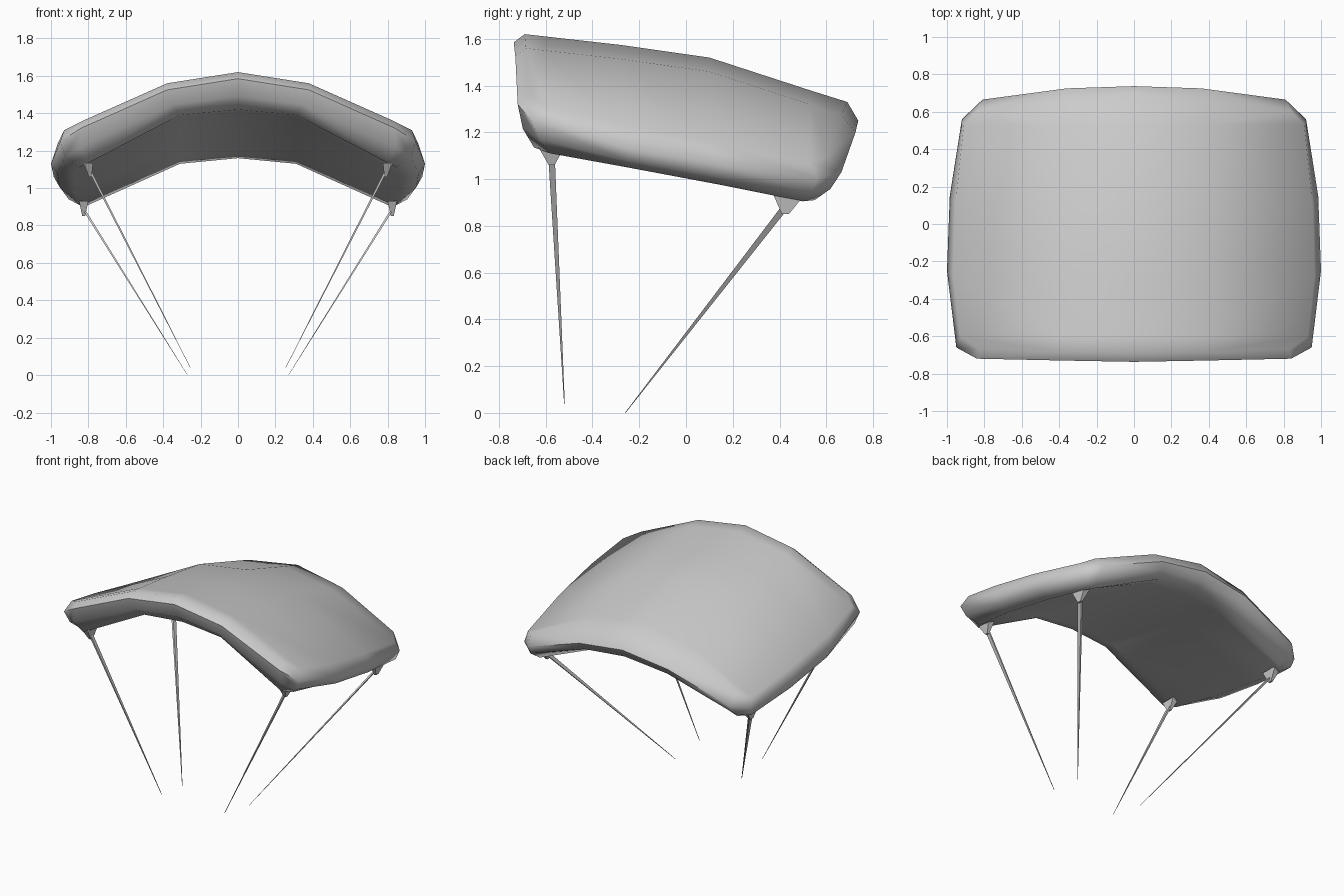
import bpy, bmesh, math
from mathutils import Vector

cube = bpy.data.objects.get("Cube")
if cube:
    bpy.data.objects.remove(cube)

grey = bpy.data.materials.new("plain grey")
grey.use_nodes = True
colour = (0.6, 0.6, 0.6, 1)
grey.diffuse_color = colour
grey.node_tree.nodes["Principled BSDF"].inputs["Base Color"].default_value = colour


def finish(bm, name, smooth=None):
    bmesh.ops.remove_doubles(bm, verts=bm.verts, dist=0.0005)
    bmesh.ops.recalc_face_normals(bm, faces=bm.faces)
    mesh = bpy.data.meshes.new(name)
    bm.to_mesh(mesh)
    bm.free()
    mesh.materials.append(grey)
    ob = bpy.data.objects.new(name, mesh)
    bpy.context.collection.objects.link(ob)
    if smooth:
        bpy.ops.object.select_all(action='DESELECT')
        ob.select_set(True)
        bpy.context.view_layer.objects.active = ob
        bpy.ops.object.shade_smooth_by_angle(angle=math.radians(smooth))


# Half outlines of the canopy, from front centre round the side to back centre
top = [(0, -.69, 1.62), (.38, -.685, 1.56), (.83, -.67, 1.36), (.93, -.6, 1.31), (.965, -.28, 1.235),
       (.955, .1, 1.16), (.91, .53, 1.07), (.84, .6, 1.1), (.38, .665, 1.275), (0, .69, 1.33)]
middle = [(0, -.737, 1.585), (.38, -.73, 1.525), (.84, -.72, 1.32), (.95, -.66, 1.25), (1, -.25, 1.13),
          (.985, .15, 1.06), (.92, .56, 1.0), (.81, .665, 1.03), (.36, .725, 1.2), (0, .737, 1.25)]
bottom = [(0, -.64, 1.42), (.31, -.64, 1.39), (.8, -.65, 1.135), (.85, -.58, 1.11), (.88, -.25, 1.05),
          (.87, .15, .975), (.84, .5, .905), (.8, .55, .91), (.31, .62, 1.13), (0, .63, 1.16)]
top, middle, bottom = [[Vector(p) for p in ring] for ring in (top, middle, bottom)]

# The rounded lower rim bulges outwards between the middle and bottom rings
lower = []
for m, b in zip(middle, bottom):
    p = (m + b) / 2
    flat = Vector((p.x ** 3, p.y ** 3, 0)).normalized()
    lower.append(p + flat * 0.026 - Vector((0, 0, 0.012)))


def sheet_rows(ring, heights, col_x, drop):
    """Rows from the centre line to the side, closed off by front and back rows."""
    rows = [ring[0:3]]
    for side, z in zip(ring[3:7], heights):
        rows.append([Vector((0, side.y, z)), Vector((col_x, side.y, z - drop)), side])
    return rows + [ring[:6:-1]]


def add_grid(bm, rows, mirror):
    grid = [[bm.verts.new((p.x * mirror, p.y, p.z)) for p in row] for row in rows]
    for a, b in zip(grid, grid[1:]):
        for i in range(len(a) - 1):
            bm.faces.new((a[i], a[i + 1], b[i + 1], b[i]))


bm = bmesh.new()
for mirror in (1, -1):
    add_grid(bm, [top, middle, lower, bottom], mirror)
    add_grid(bm, sheet_rows(top, (1.61, 1.574, 1.52, 1.38), .38, .06), mirror)
    add_grid(bm, sheet_rows(bottom, (1.41, 1.345, 1.26, 1.185), .31, .03), mirror)
finish(bm, "canopy", 55)


def taper(name, start, end, size_a, size_b):
    """Four-sided tapered bar between two points, sizes given along x and y."""
    bm = bmesh.new()
    loops = []
    for centre, (w, d) in ((start, size_a), (end, size_b)):
        loops.append([bm.verts.new((centre[0] + sx * w / 2, centre[1] + sy * d / 2, centre[2]))
                      for sx, sy in ((-1, -1), (1, -1), (1, 1), (-1, 1))])
    a, b = loops
    bm.faces.new(a)
    bm.faces.new(b)
    for i in range(4):
        j = (i + 1) % 4
        bm.faces.new((a[i], a[j], b[j], b[i]))
    finish(bm, name)


# Suspension straps and the small tabs that hold them
for side, s in (("left", 1), ("right", -1)):
    taper(f"front_{side}_tab", (.8 * s, -.575, 1.135), (.79 * s, -.575, 1.06), (.05, .11), (.015, .025))
    taper(f"back_{side}_tab", (.825 * s, .44, .93), (.825 * s, .425, .85), (.05, .13), (.015, .03))
    taper(f"front_{side}_strap", (.79 * s, -.575, 1.09), (.255 * s, -.52, .04), (.014, .028), (.002, .003))
    taper(f"back_{side}_strap", (.83 * s, .435, .895), (.27 * s, -.26, 0), (.014, .036), (.002, .003))
